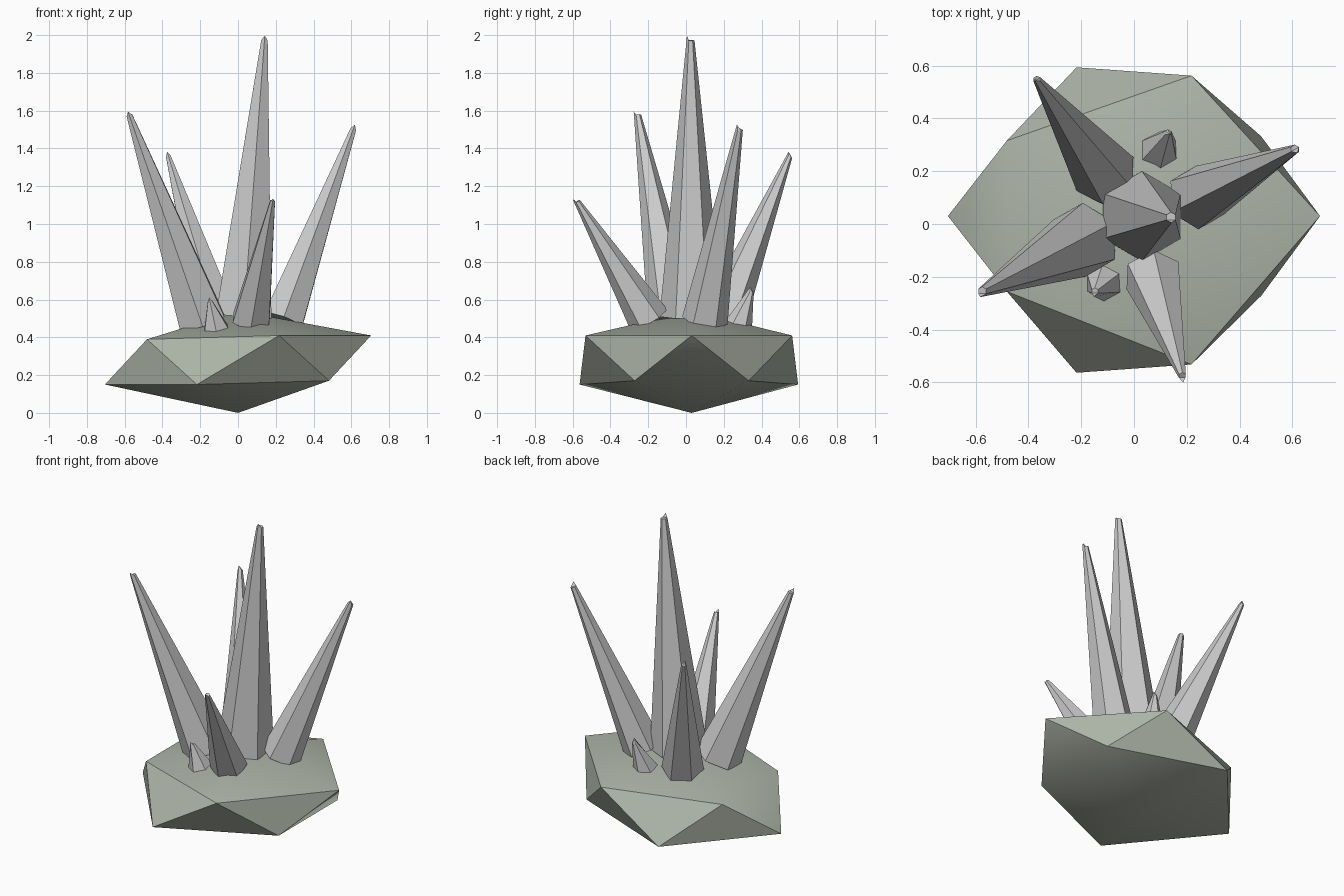
import bpy, bmesh
from mathutils import Vector, Matrix

if "Cube" in bpy.data.objects:
    bpy.data.objects.remove(bpy.data.objects["Cube"])


def new_object(name, bm):
    mesh = bpy.data.meshes.new(name)
    bm.to_mesh(mesh)
    bm.free()
    obj = bpy.data.objects.new(name, mesh)
    bpy.context.collection.objects.link(obj)
    return obj


# Rock base: flattened icosahedron with its four side corners pulled in
bm = bmesh.new()
bmesh.ops.create_icosphere(bm, subdivisions=1, radius=1)
for v in bm.verts:
    x, y, z = v.co
    corner = abs(x) > 0.5 and abs(y) > 0.1
    k = 0.845 if corner else 1.0
    y_scale = 0.68 if z < 0 else 0.643
    y_mid = 0.03 if corner or abs(y) < 0.1 else 0.015
    v.co = (x * 0.788 * k, y * y_scale * k + y_mid, 0.28 + z * 0.29 * k)
    if z > 0.9:
        v.co.z = 0.54
    elif z < -0.9:
        v.co.z = 0.0
rock = new_object("rock_base", bm)
mat = bpy.data.materials.new("mossy_stone")
mat.diffuse_color = (0.42, 0.46, 0.39, 1)
mat.use_nodes = True
mat.node_tree.nodes["Principled BSDF"].inputs["Base Color"].default_value = mat.diffuse_color
rock.data.materials.append(mat)
bpy.context.view_layer.objects.active = rock
rock.select_set(True)
bpy.ops.object.shade_smooth_by_angle(angle=0.6)


# Crystals: six-sided tapering spikes from base point to tip point
def crystal(name, base, tip, r_base, r_tip):
    base, tip = Vector(base), Vector(tip)
    axis = tip - base
    bm = bmesh.new()
    bmesh.ops.create_cone(bm, cap_ends=True, segments=6, radius1=r_base,
                          radius2=r_tip, depth=axis.length)
    # one raised corner gives the chipped tip
    top = [v for v in bm.verts if v.co.z > 0]
    min(top, key=lambda v: v.co.y).co.z += 0.025
    rot = Vector((0, 0, 1)).rotation_difference(axis).to_matrix().to_4x4()
    bm.transform(Matrix.Translation((base + tip) / 2) @ rot)
    bmesh.ops.triangulate(bm, faces=[f for f in bm.faces if len(f.verts) == 6])
    return new_object(name, bm)


crystals = [
    ("main_crystal", (0.03, 0.03, 0.51), (0.14, 0.025, 1.972), 0.17, 0.02),
    ("left_crystal", (-0.19, -0.06, 0.48), (-0.575, -0.255, 1.575), 0.142, 0.018),
    ("back_left_crystal", (-0.11, 0.19, 0.48), (-0.368, 0.548, 1.355), 0.125, 0.015),
    ("right_crystal", (0.24, 0.10, 0.49), (0.61, 0.283, 1.50), 0.122, 0.018),
    ("front_crystal", (0.07, -0.195, 0.49), (0.183, -0.575, 1.12), 0.112, 0.015),
    ("small_front_crystal", (-0.115, -0.22, 0.44), (-0.148, -0.255, 0.59), 0.075, 0.014),
    ("small_back_crystal", (0.095, 0.275, 0.45), (0.13, 0.345, 0.64), 0.078, 0.014),
]
for args in crystals:
    crystal(*args)
